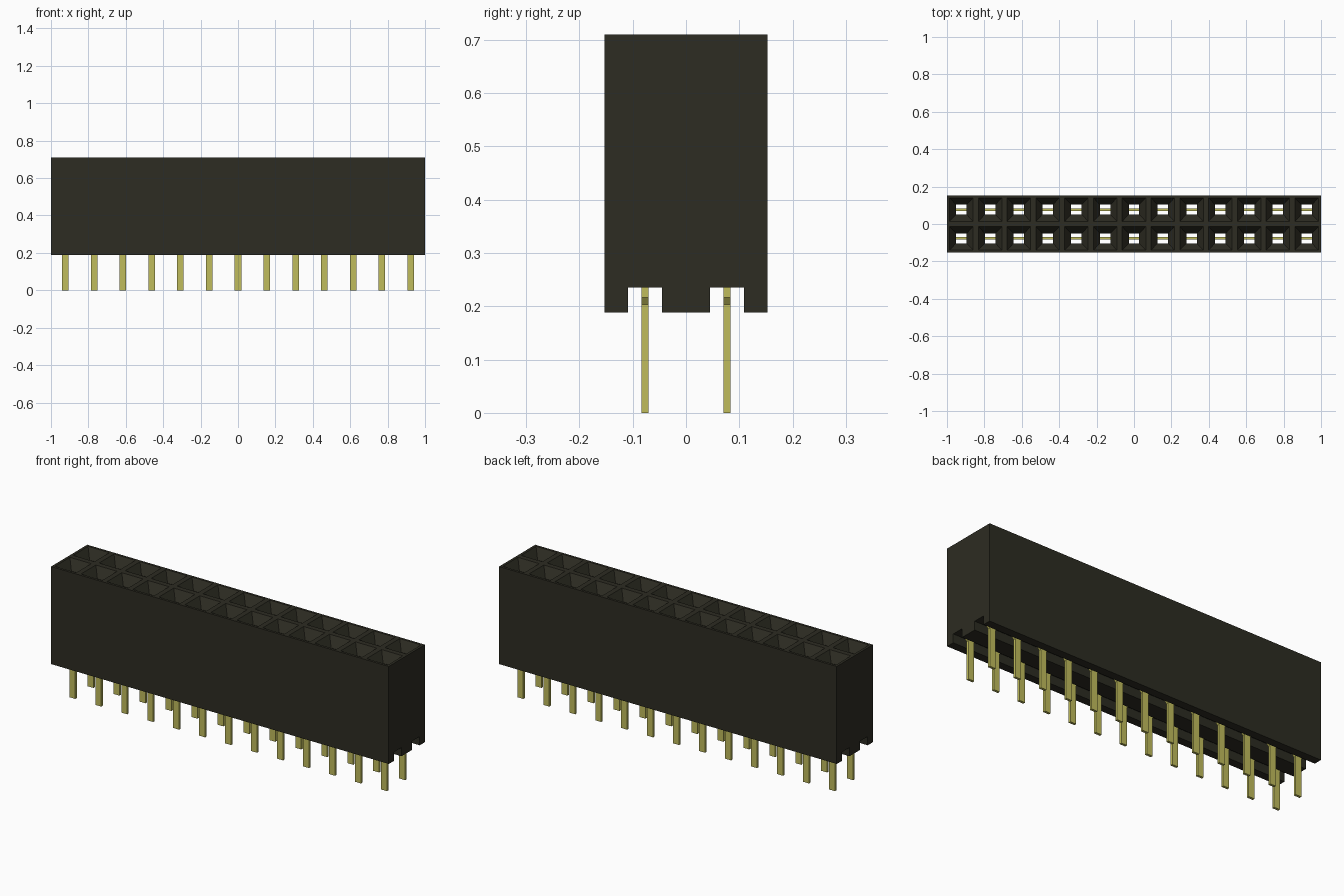
import bpy, bmesh

cube = bpy.data.objects.get("Cube")
if cube:
    bpy.data.objects.remove(cube, do_unlink=True)

COLS, PITCH = 13, 2 / 13
ROWS = (-PITCH / 2, PITCH / 2)
CENTRES = [((i - (COLS - 1) / 2) * PITCH, y) for i in range(COLS) for y in ROWS]
BOTTOM, TOP = 0.188, 0.71


def material(name, rgb):
    m = bpy.data.materials.new(name)
    m.use_nodes = True
    m.diffuse_color = (*rgb, 1)
    bsdf = next(n for n in m.node_tree.nodes if n.type == 'BSDF_PRINCIPLED')
    bsdf.inputs["Base Color"].default_value = (*rgb, 1)
    return m


def finish(name, bm, mat):
    bmesh.ops.recalc_face_normals(bm, faces=bm.faces[:])
    me = bpy.data.meshes.new(name)
    bm.to_mesh(me)
    bm.free()
    me.materials.append(mat)
    ob = bpy.data.objects.new(name, me)
    bpy.context.collection.objects.link(ob)
    return ob


def loft(bm, x, y, rings):
    """Closed rectangular column through (z, half width, half depth) rings."""
    loops = [[bm.verts.new((x + sx * w, y + sy * d, z))
              for sx, sy in ((-1, -1), (1, -1), (1, 1), (-1, 1))] for z, w, d in rings]
    for a, b in zip(loops, loops[1:]):
        for k in range(4):
            bm.faces.new((a[k], a[(k + 1) % 4], b[(k + 1) % 4], b[k]))
    bm.faces.new(loops[0])
    bm.faces.new(loops[-1])


black = material("black plastic", (0.026, 0.025, 0.016))
gold = material("gold contact", (0.527, 0.503, 0.107))

# Housing: end profile with two underside channels, extruded along x
SLOT = 0.235
half = [(0.045, BOTTOM), (0.045, SLOT), (0.109, SLOT), (0.109, BOTTOM),
        (0.153, BOTTOM), (0.153, TOP)]
profile = half + [(-y, z) for y, z in reversed(half)]
bm = bmesh.new()
face = bm.faces.new([bm.verts.new((-1, y, z)) for y, z in profile])
ext = bmesh.ops.extrude_face_region(bm, geom=[face])
bmesh.ops.translate(bm, vec=(2, 0, 0),
                    verts=[v for v in ext["geom"] if isinstance(v, bmesh.types.BMVert)])
housing = finish("housing", bm, black)

# Funnel-mouthed sockets cut right through the housing
bm = bmesh.new()
for x, y in CENTRES:
    loft(bm, x, y, [(0.1, 0.028, 0.026), (0.66, 0.028, 0.026),
                    (TOP, 0.063, 0.063), (TOP + 0.01, 0.07, 0.07)])
cutter = finish("socket_cutter", bm, black)
cutter.hide_render = True
mod = housing.modifiers.new("sockets", 'BOOLEAN')
mod.operation, mod.solver, mod.object = 'DIFFERENCE', 'EXACT', cutter
bpy.context.view_layer.objects.active = housing
bpy.ops.object.modifier_apply(modifier=mod.name)
bpy.data.objects.remove(cutter, do_unlink=True)

# Pins: narrow leg that widens into the blade inside each socket
bm = bmesh.new()
for x, y in CENTRES:
    loft(bm, x, y, [(0, 0.0175, 0.0065), (0.203, 0.0175, 0.0065),
                    (0.217, 0.028, 0.0065), (0.45, 0.028, 0.0065)])
finish("contact_pins", bm, gold)
